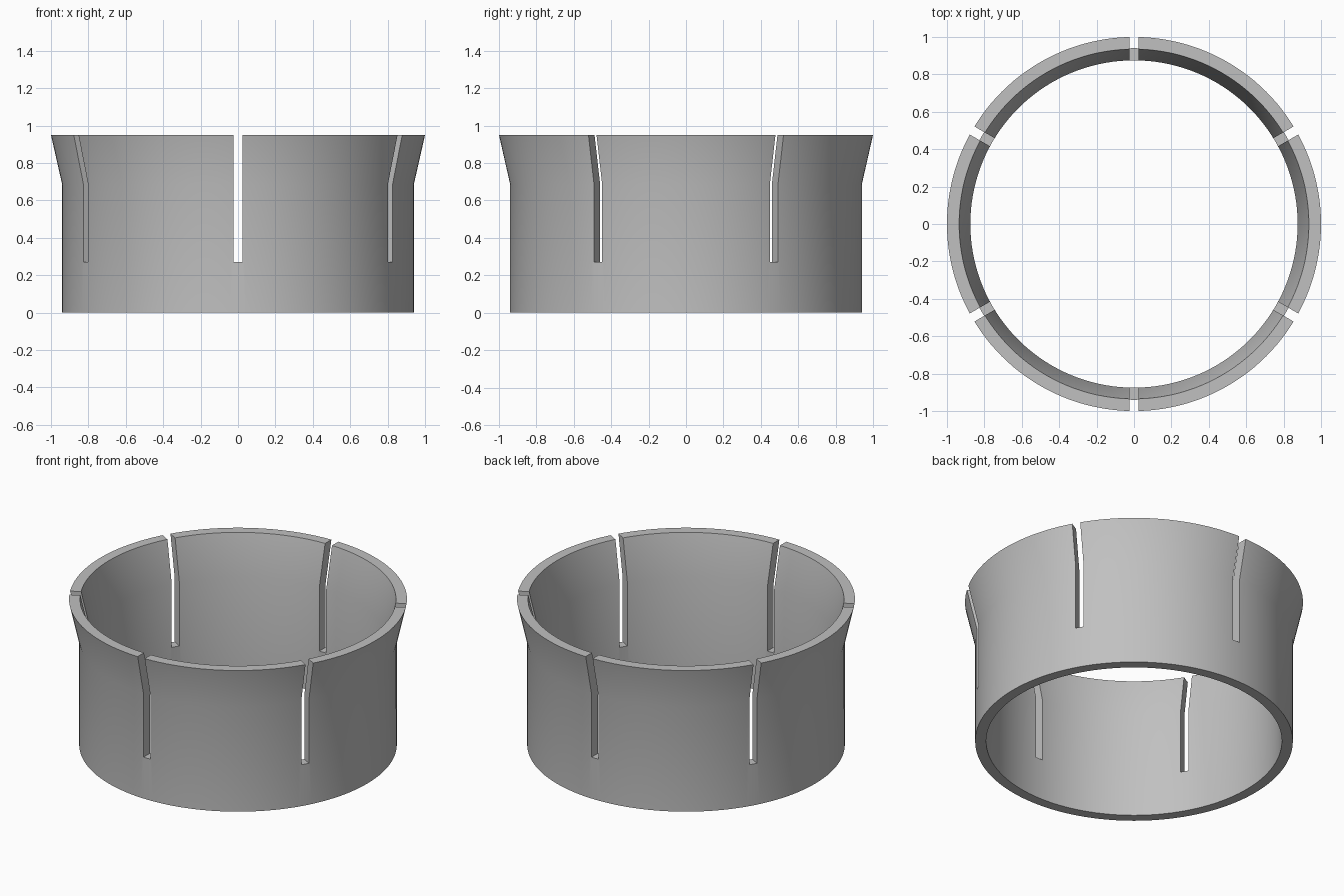
import bpy, bmesh
from math import pi, cos, sin, radians

if "Cube" in bpy.data.objects:
    bpy.data.objects.remove(bpy.data.objects["Cube"], do_unlink=True)

SEGMENTS = 144
HEIGHT, BEND_Z, SLOT_Z = 0.95, 0.685, 0.27
SLOT_WIDTH = 0.05

grey = bpy.data.materials.new("light grey")
grey.use_nodes = True
colour = (0.53, 0.53, 0.53, 1)
grey.diffuse_color = colour
grey.node_tree.nodes["Principled BSDF"].inputs["Base Color"].default_value = colour


def make_object(name, bm):
    mesh = bpy.data.meshes.new(name)
    bmesh.ops.recalc_face_normals(bm, faces=bm.faces)
    bm.to_mesh(mesh)
    bm.free()
    obj = bpy.data.objects.new(name, mesh)
    bpy.context.collection.objects.link(obj)
    return obj


# Wall cross-section (radius, height), swept around the axis
profile = [(0.94, 0), (0.94, BEND_Z), (1.0, HEIGHT),
           (0.935, HEIGHT), (0.875, BEND_Z), (0.875, 0)]
bm = bmesh.new()
rings = []
for i in range(SEGMENTS):
    a = 2 * pi * i / SEGMENTS
    rings.append([bm.verts.new((r * cos(a), r * sin(a), z)) for r, z in profile])
for i, ring in enumerate(rings):
    after = rings[(i + 1) % SEGMENTS]
    for j in range(len(profile)):
        k = (j + 1) % len(profile)
        bm.faces.new((ring[j], after[j], after[k], ring[k]))
collar = make_object("slotted_collar", bm)
collar.data.materials.append(grey)

# Three bars across the diameter cut six slots open at the rim
bpy.context.view_layer.objects.active = collar
collar.select_set(True)
for i in range(3):
    bm = bmesh.new()
    bmesh.ops.create_cube(bm, size=1)
    cutter = make_object("slot_cutter", bm)
    cutter.scale = (2.4, SLOT_WIDTH, 1)
    cutter.location.z = SLOT_Z + 0.5
    cutter.rotation_euler.z = radians(30 + 60 * i)
    cutter.hide_render = True
    cut = collar.modifiers.new("slot", "BOOLEAN")
    cut.operation = "DIFFERENCE"
    cut.solver = "EXACT"
    cut.object = cutter
    bpy.context.view_layer.update()
    bpy.ops.object.modifier_apply(modifier=cut.name)
    bpy.data.objects.remove(cutter, do_unlink=True)

bpy.ops.object.shade_smooth_by_angle(angle=radians(30))
